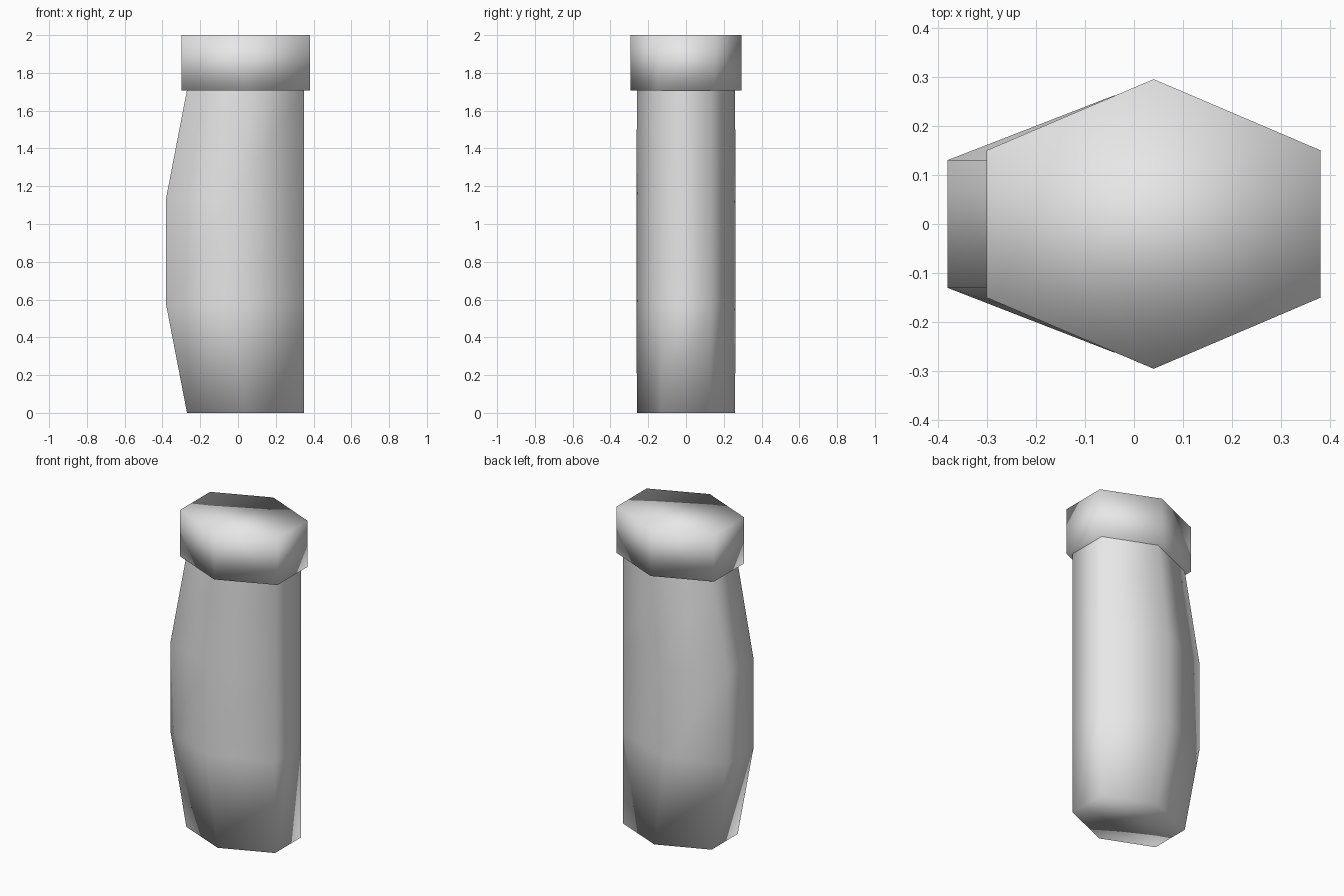
import bpy
import bmesh

cube = bpy.data.objects.get("Cube")
if cube:
    bpy.data.objects.remove(cube, do_unlink=True)

# Single plain grey
GREY = (0.8, 0.8, 0.8, 1.0)
grey = bpy.data.materials.new("plain_grey")
grey.use_nodes = True
grey.diffuse_color = GREY
grey.node_tree.nodes["Principled BSDF"].inputs["Base Color"].default_value = GREY


def hexagon(left, mid, right, half_side, half_mid):
    """Six-sided outline, counter-clockwise, with points at front and back."""
    return [(right, -half_side), (right, half_side), (mid, half_mid),
            (left, half_side), (left, -half_side), (mid, -half_mid)]


def loft(name, sections, close_top):
    """Skin a stack of (height, outline) sections with smooth shading."""
    bm = bmesh.new()
    rings = [[bm.verts.new((x, y, z)) for x, y in outline]
             for z, outline in sections]
    for low, high in zip(rings, rings[1:]):
        for i in range(len(low)):
            j = (i + 1) % len(low)
            bm.faces.new((low[i], low[j], high[j], high[i]))
    bm.faces.new(rings[0][::-1])
    if close_top:
        bm.faces.new(rings[-1])
    for face in bm.faces:
        face.smooth = True
    mesh = bpy.data.meshes.new(name)
    bm.to_mesh(mesh)
    bm.free()
    mesh.materials.append(grey)
    obj = bpy.data.objects.new(name, mesh)
    bpy.context.collection.objects.link(obj)
    return obj


# Shaft: bulges towards -x in its middle third, open under the cap
slim = hexagon(-0.27, 0.04, 0.35, 0.13, 0.26)
bulged = hexagon(-0.38, -0.04, 0.35, 0.13, 0.262)
loft("shaft", [(0, slim), (0.57, bulged), (1.14, bulged), (1.71, slim)], False)

# Cap: wider hexagonal block
wide = hexagon(-0.30, 0.04, 0.38, 0.15, 0.295)
loft("cap", [(1.708, wide), (2.0, wide)], True)
